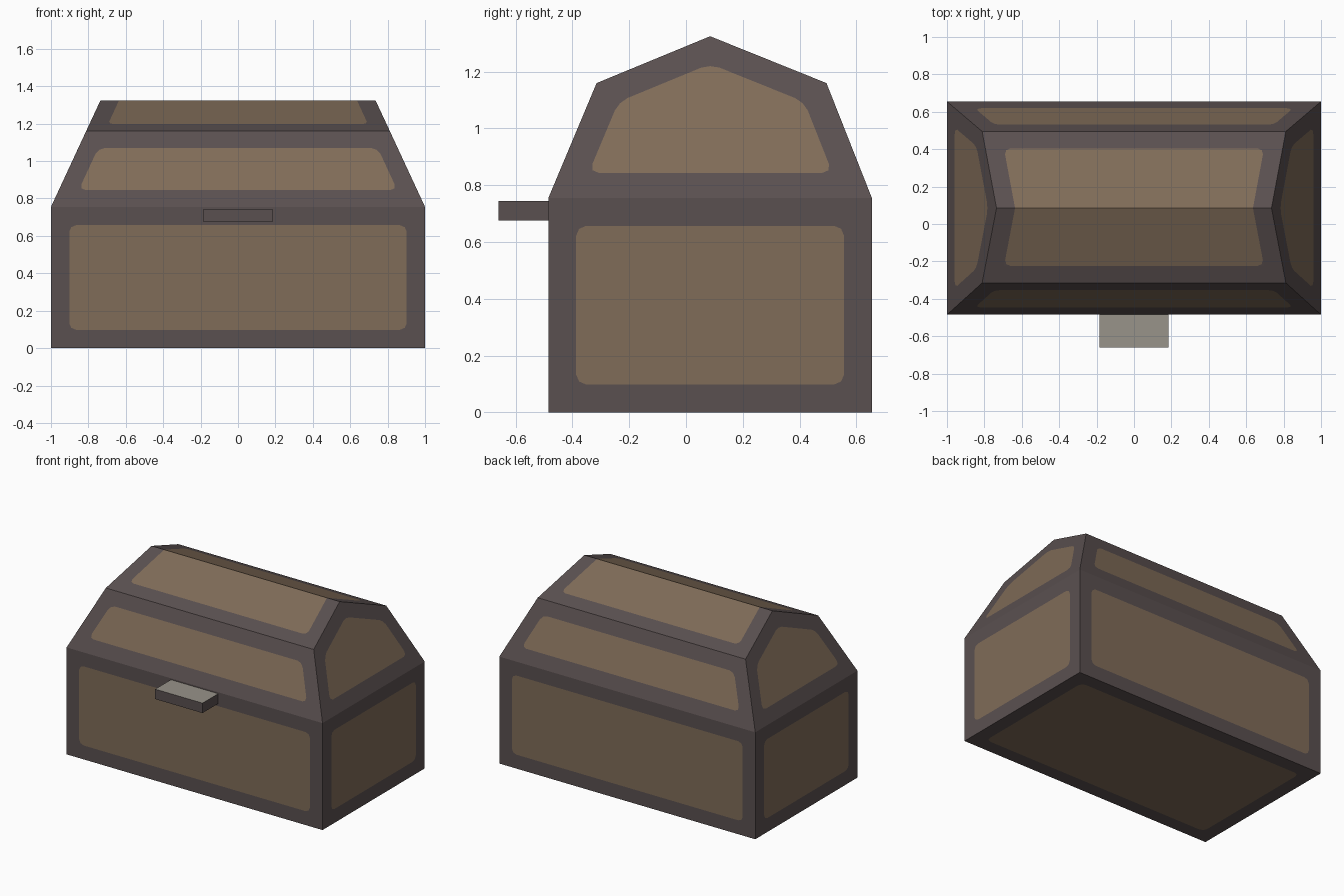
import bpy, bmesh

if "Cube" in bpy.data.objects:
    bpy.data.objects.remove(bpy.data.objects["Cube"])


def material(name, srgb):
    m = bpy.data.materials.new(name)
    m.diffuse_color = [((c / 255 + 0.055) / 1.055) ** 2.4 for c in srgb] + [1]
    m.use_nodes = True
    m.node_tree.nodes["Principled BSDF"].inputs["Base Color"].default_value = m.diffuse_color
    return m


DARK = material("dark trim", (90, 80, 80))
WOOD = material("brown wood", (128, 108, 88))
METAL = material("grey metal", (152, 147, 138))

FRONT, BACK, MID = -0.485, 0.655, 0.085
SEAM, SHOULDER, RIDGE = 0.755, 1.16, 1.325
MARGIN, CORNER = 0.098, 0.035


def finish(bm, name, mats):
    me = bpy.data.meshes.new(name)
    bm.to_mesh(me)
    bm.free()
    for m in mats:
        me.materials.append(m)
    ob = bpy.data.objects.new(name, me)
    bpy.context.collection.objects.link(ob)
    return ob


def shell(bm, profile):
    """Mirror an (x, y, z) profile across x; returns side strips and two caps."""
    right = [bm.verts.new(p) for p in profile]
    left = [bm.verts.new((-x, y, z)) for x, y, z in profile]
    strips = [bm.faces.new((right[i], right[i + 1], left[i + 1], left[i]))
              for i in range(len(profile) - 1)]
    caps = [bm.faces.new(right), bm.faces.new(left)]
    bmesh.ops.recalc_face_normals(bm, faces=bm.faces[:])
    return strips, caps


def round_corner(face, v):
    """Cut a rounded corner off a panel, giving it back to the trim."""
    ends = []
    for e in [e for e in v.link_edges if e in face.edges]:
        _, nv = bmesh.utils.edge_split(e, v, CORNER / e.calc_length())
        ends.append(nv)
    mid = (ends[0].co + ends[1].co) / 2
    mid = mid.lerp(v.co, 0.4)
    new, _ = bmesh.utils.face_split(face, ends[0], ends[1], coords=[mid])
    if v in new.verts:
        cut, keep = new, face
    else:
        cut, keep = face, new
    cut.material_index = 0
    keep.material_index = 1
    return keep


def panel(bm, group):
    """Inset a wood panel with rounded corners into one or more joined faces."""
    bmesh.ops.inset_region(bm, faces=group, thickness=MARGIN,
                           use_even_offset=True, use_boundary=True)
    shared = [v for v in group[0].verts if len(group) > 1 and v in group[1].verts]
    for f in group:
        f.material_index = 1
        for v in [v for v in f.verts if v not in shared]:
            f = round_corner(f, v)


# Chest body: open-topped box with a panel on every face
bm = bmesh.new()
strips, caps = shell(bm, [(1, BACK, SEAM), (1, BACK, 0), (1, FRONT, 0), (1, FRONT, SEAM)])
for f in strips + caps:
    panel(bm, [f])
finish(bm, "chest_body", [DARK, WOOD])

# Lid: tapered gambrel, the top panel runs over the ridge
bm = bmesh.new()
strips, caps = shell(bm, [(1, FRONT, SEAM), (0.812, -0.315, SHOULDER), (0.735, MID, RIDGE),
                          (0.812, 0.495, SHOULDER), (1, BACK, SEAM)])
for group in ([strips[0]], [strips[1], strips[2]], [strips[3]], [caps[0]], [caps[1]]):
    panel(bm, group)
for v in bm.verts:          # keep the ridge straight
    if v.co.z > 1.3:
        v.co.z = RIDGE
finish(bm, "lid", [DARK, WOOD])

# Latch: flat tab with metal top and bottom, dark edges
bm = bmesh.new()
bmesh.ops.create_cube(bm, size=1)
for v in bm.verts:
    v.co.x *= 0.37
    v.co.y = -0.66 if v.co.y < 0 else -0.48
    v.co.z = 0.675 if v.co.z < 0 else 0.745
bm.normal_update()
for f in bm.faces:
    f.material_index = int(abs(f.normal.z) > 0.5)
finish(bm, "latch", [DARK, METAL])
